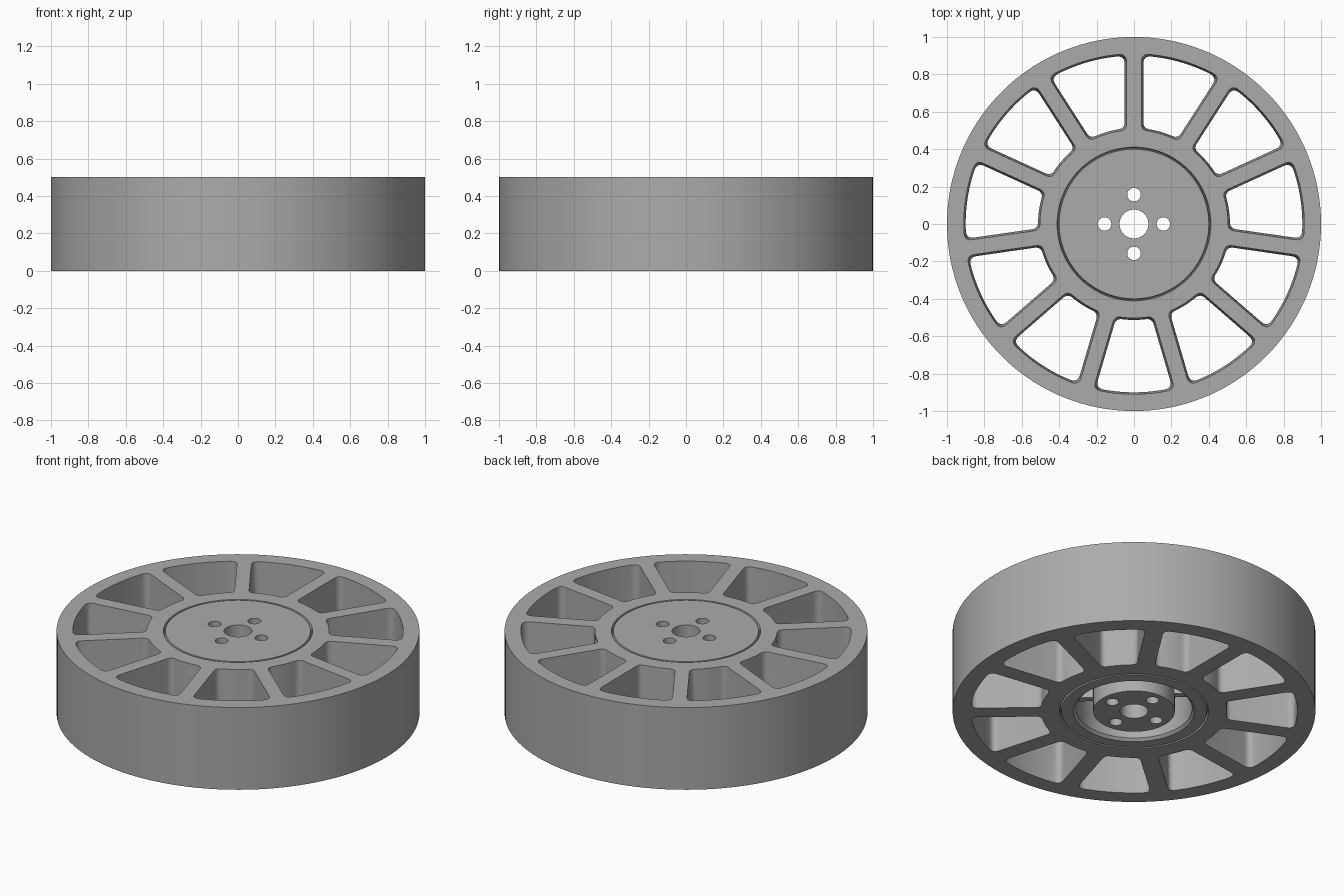
import bpy, bmesh
from math import sin, cos, asin, pi, radians
from mathutils import Vector, Matrix

if "Cube" in bpy.data.objects:
    bpy.data.objects.remove(bpy.data.objects["Cube"])

SPOKES = 11
SEGS = 132

# Dark grey finish for all parts
grey = bpy.data.materials.new("dark_grey")
grey.diffuse_color = (0.41, 0.41, 0.41, 1)
grey.use_nodes = True
grey.node_tree.nodes["Principled BSDF"].inputs["Base Color"].default_value = grey.diffuse_color


def make_object(name, bm):
    bmesh.ops.recalc_face_normals(bm, faces=bm.faces)
    mesh = bpy.data.meshes.new(name)
    bm.to_mesh(mesh)
    bm.free()
    mesh.materials.append(grey)
    ob = bpy.data.objects.new(name, mesh)
    bpy.context.collection.objects.link(ob)
    return ob


def lathe(name, profile):
    """Revolve a closed (radius, z) profile about the z axis."""
    bm = bmesh.new()
    rings = []
    for i in range(SEGS):
        a = 2 * pi * i / SEGS
        rings.append([bm.verts.new((r * cos(a), r * sin(a), z)) for r, z in profile])
    n = len(profile)
    for i in range(SEGS):
        p, q = rings[i], rings[(i + 1) % SEGS]
        for j in range(n):
            k = (j + 1) % n
            bm.faces.new((p[j], q[j], q[k], p[k]))
    return make_object(name, bm)


def window_outline(grow):
    """Rounded sector between two spokes, centred on angle 0."""
    ro, ri, half = 0.9 + grow, 0.513 - grow, 0.05 - grow
    fo, fi = 0.042, 0.034  # outer and inner corner fillets

    def polar(r, a):
        return Vector((r * cos(a), r * sin(a)))

    def edge(r):
        return pi / SPOKES - asin(half / r)

    def corner(a, b, c):
        return [a * (1 - t) ** 2 + b * 2 * t * (1 - t) + c * t * t
                for t in (i / 6 for i in range(7))]

    ho, hi = edge(ro) - fo / ro, edge(ri) - fi / ri
    upper = [polar(ro, ho * i / 6) for i in range(6)]
    upper += corner(polar(ro, ho), polar(ro, edge(ro)), polar(ro - fo, edge(ro - fo)))
    upper += corner(polar(ri + fi, edge(ri + fi)), polar(ri, edge(ri)), polar(ri, hi))
    upper += [polar(ri, hi * i / 4) for i in (3, 2, 1, 0)]
    lower = [Vector((p.x, -p.y)) for p in upper[-2:0:-1]]
    return upper + lower


# Wheel body: rim, face and hollow hub with its central boss
body = lathe("wheel_body", [
    (0.077, 0), (0.225, 0), (0.225, 0.40), (0.32, 0.40), (0.32, 0.015), (0.335, 0),
    (0.40, 0), (0.404, 0.02), (0.407, 0.02), (0.411, 0), (1, 0),
    (1, 0.5), (0.411, 0.5), (0.407, 0.48), (0.404, 0.48), (0.40, 0.5), (0.077, 0.5)])

# Cutter: windows between the spokes, with a slight draft
bm = bmesh.new()
low, high = window_outline(-0.0004), window_outline(0.0104)
for s in range(SPOKES):
    rot = Matrix.Rotation(pi / 2 + (s + 0.5) * 2 * pi / SPOKES, 3, 'Z')
    a = [bm.verts.new(rot @ Vector((p.x, p.y, -0.02))) for p in low]
    b = [bm.verts.new(rot @ Vector((p.x, p.y, 0.52))) for p in high]
    bm.faces.new(a[::-1])
    bm.faces.new(b)
    for i in range(len(a)):
        j = (i + 1) % len(a)
        bm.faces.new((a[i], a[j], b[j], b[i]))

# Cutter: four bolt holes
for k in range(4):
    pos = Vector((0.157 * cos(k * pi / 2), 0.157 * sin(k * pi / 2), 0.25))
    bmesh.ops.create_cone(bm, cap_ends=True, segments=32, radius1=0.036, radius2=0.036,
                          depth=0.6, matrix=Matrix.Translation(pos))
cutter = make_object("cutter", bm)
cutter.hide_render = True

mod = body.modifiers.new("cut", 'BOOLEAN')
mod.operation = 'DIFFERENCE'
mod.solver = 'EXACT'
mod.object = cutter
bpy.context.view_layer.objects.active = body
body.select_set(True)
bpy.ops.object.modifier_apply(modifier=mod.name)
bpy.data.objects.remove(cutter)
bpy.ops.object.shade_smooth_by_angle(angle=radians(30))

# Ribs bracing the boss inside the hub cavity
for k in range(4):
    bm = bmesh.new()
    turn = Matrix.Rotation(pi / 4 + k * pi / 2, 4, 'Z')
    place = Matrix.Translation((0.2725, 0, 0.245))
    size = Matrix.Diagonal((0.105, 0.04, 0.312, 1))
    bmesh.ops.create_cube(bm, size=1, matrix=turn @ place @ size)
    make_object(f"hub_rib_{k + 1}", bm)
